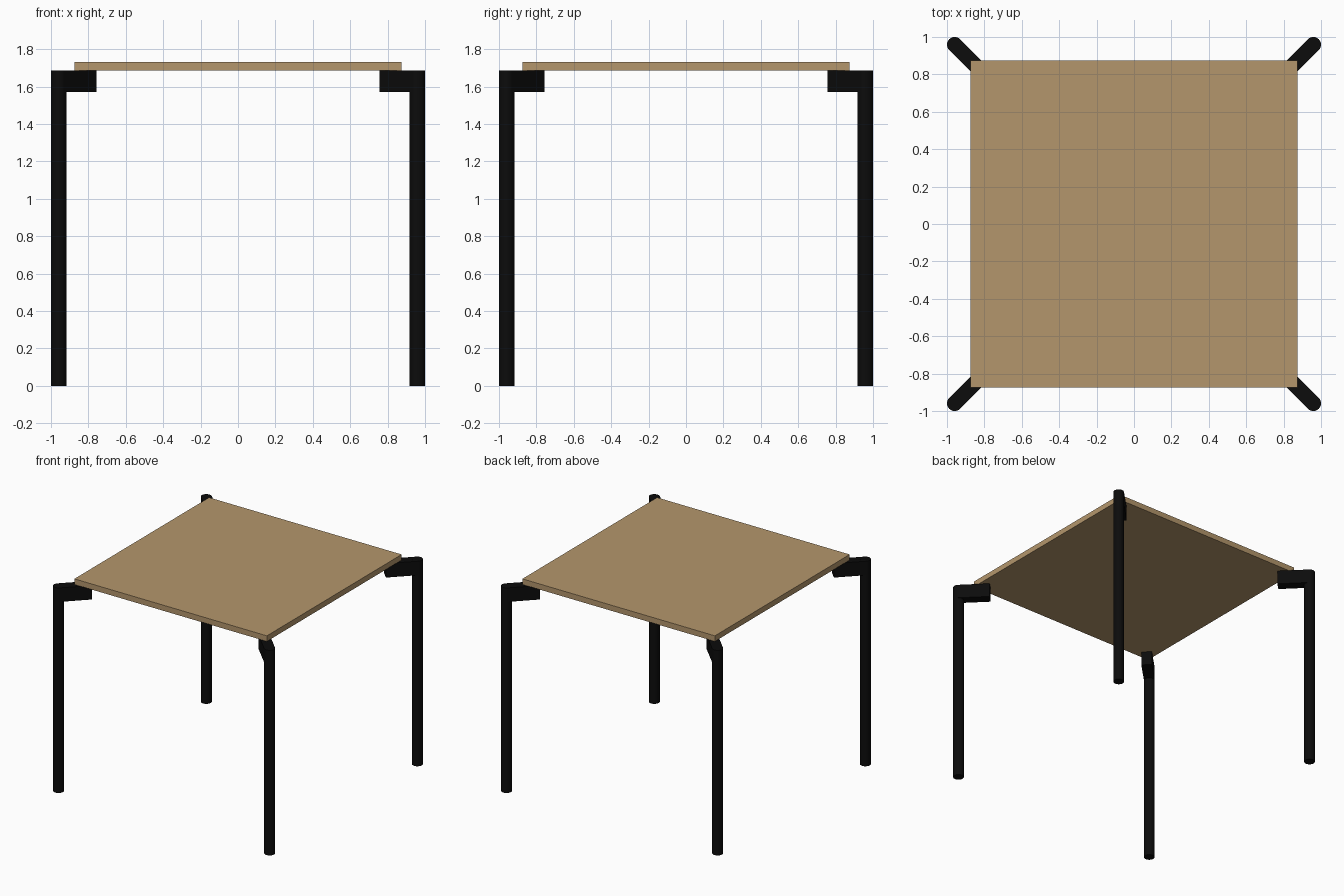
import bpy, math
from mathutils import Matrix, Vector

if "Cube" in bpy.data.objects:
    bpy.data.objects.remove(bpy.data.objects["Cube"])


def material(name, rgb):
    m = bpy.data.materials.new(name)
    m.diffuse_color = (*rgb, 1)
    m.use_nodes = True
    m.node_tree.nodes["Principled BSDF"].inputs["Base Color"].default_value = m.diffuse_color
    return m


wood = material("tan wood", (0.456, 0.305, 0.150))
black = material("black metal", (0.0035, 0.0035, 0.0035))

LEG_R, LEG_C, LEG_TOP = 0.041, 0.959, 1.685


def box(name, size, matrix, mat):
    bpy.ops.mesh.primitive_cube_add(size=1)
    ob = bpy.context.object
    ob.name = name
    ob.data.transform(matrix @ Matrix.Diagonal((*size, 1)))
    ob.data.materials.append(mat)
    return ob


# Square table top
box("table_top", (1.75, 1.75, 0.046), Matrix.Translation((0, 0, LEG_TOP + 0.023)), wood)

corners = {"front_left": (-1, -1), "front_right": (1, -1),
           "back_right": (1, 1), "back_left": (-1, 1)}
for label, (sx, sy) in corners.items():
    # Round leg
    bpy.ops.mesh.primitive_cylinder_add(vertices=32, radius=LEG_R, depth=LEG_TOP,
                                        location=(sx * LEG_C, sy * LEG_C, LEG_TOP / 2))
    leg = bpy.context.object
    leg.name = label + "_leg"
    leg.data.materials.append(black)
    bpy.ops.object.shade_smooth_by_angle(angle=math.radians(40))

    # Diagonal bracket reaching from the leg axis under the top
    inner = 0.786
    mid = (inner + LEG_C) / 2
    length = (LEG_C - inner) * math.sqrt(2)
    place = (Matrix.Translation(Vector((sx * mid, sy * mid, LEG_TOP - 0.0575)))
             @ Matrix.Rotation(math.atan2(sy, sx), 4, 'Z'))
    box(label + "_bracket", (length, LEG_R * 2, 0.1148), place, black)
